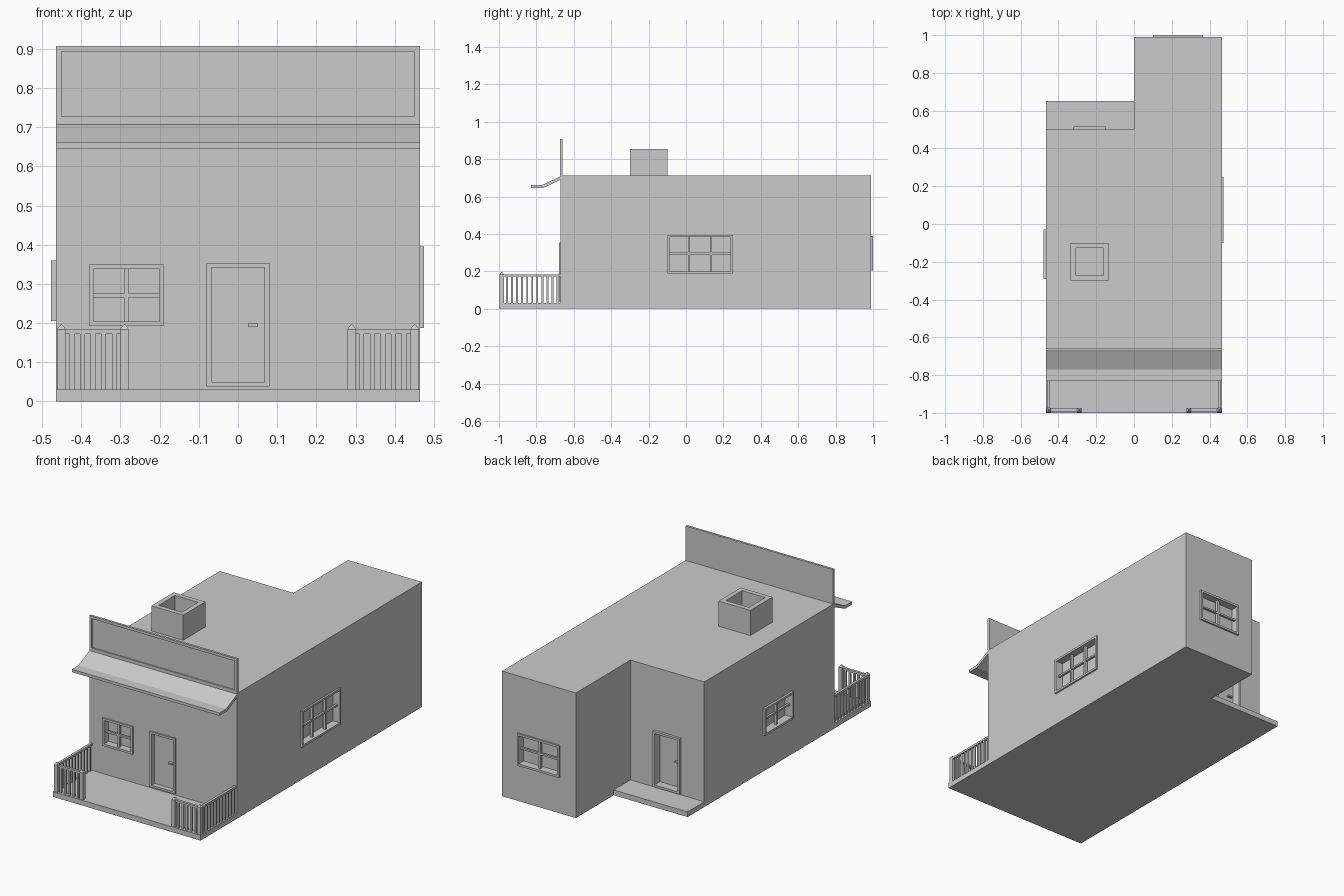
import bpy, bmesh
from math import radians, pi
from mathutils import Matrix, Vector

cube = bpy.data.objects.get("Cube")
if cube:
    bpy.data.objects.remove(cube, do_unlink=True)

GREY = (0.6, 0.6, 0.6, 1)
mat = bpy.data.materials.new("plain_grey")
mat.use_nodes = True
mat.diffuse_color = GREY
mat.node_tree.nodes["Principled BSDF"].inputs["Base Color"].default_value = GREY


def finish(name, bm, matrix=None):
    bmesh.ops.recalc_face_normals(bm, faces=bm.faces[:])
    mesh = bpy.data.meshes.new(name)
    bm.to_mesh(mesh)
    bm.free()
    mesh.materials.append(mat)
    obj = bpy.data.objects.new(name, mesh)
    bpy.context.scene.collection.objects.link(obj)
    if matrix:
        obj.matrix_world = matrix
    return obj


def add_box(bm, x, y, z):
    lo, hi = Vector((x[0], y[0], z[0])), Vector((x[1], y[1], z[1]))
    m = Matrix.Translation((lo + hi) / 2) @ Matrix.Diagonal((*(hi - lo), 1))
    bmesh.ops.create_cube(bm, size=1, matrix=m)


def boxes(name, parts, matrix=None):
    bm = bmesh.new()
    for p in parts:
        add_box(bm, *p)
    return finish(name, bm, matrix)


def prism(name, outline, direction):
    bm = bmesh.new()
    face = bm.faces.new([bm.verts.new(p) for p in outline])
    ext = bmesh.ops.extrude_face_region(bm, geom=[face])
    verts = [v for v in ext["geom"] if isinstance(v, bmesh.types.BMVert)]
    bmesh.ops.translate(bm, verts=verts, vec=direction)
    return finish(name, bm)


def cut(target, cutter):
    mod = target.modifiers.new("cut", "BOOLEAN")
    mod.operation, mod.solver, mod.object = "DIFFERENCE", "EXACT", cutter
    bpy.context.view_layer.objects.active = target
    bpy.ops.object.modifier_apply(modifier=mod.name)
    bpy.data.objects.remove(cutter, do_unlink=True)


W, FRONT, BACK, NOTCH, ROOF, SLAB = 0.465, -0.672, 0.99, 0.5, 0.712, 0.03

# L-shaped house body, cut away at one rear corner
house = prism("house_walls", [(-W, FRONT, 0), (W, FRONT, 0), (W, BACK, 0), (0, BACK, 0),
                              (0, NOTCH, 0), (-W, NOTCH, 0)], (0, 0, ROOF))
boxes("front_porch_floor", [((-W, W), (-1, FRONT), (0, SLAB))])
boxes("back_porch_floor", [((-W, 0), (NOTCH, 0.65), (0, SLAB))])


def opening(name, place, turn, width, z0, z1, out, bars=0, rail=None, depth=0.035):
    """Recess in a wall with a raised frame; local -y points out of the wall."""
    m = Matrix.Translation((*place, 0)) @ Matrix.Rotation(radians(turn), 4, "Z")
    h, t = width / 2, 0.012
    cut(house, boxes("recess_cutter", [((-h + t, h - t), (-0.05, depth), (z0 + t, z1 - t))], m))
    y = (-out, 0.004)
    boxes(name + "_frame", [((-h, -h + t), y, (z0, z1)), ((h - t, h), y, (z0, z1)),
                            ((-h + t, h - t), y, (z0, z0 + t)),
                            ((-h + t, h - t), y, (z1 - t, z1))], m)
    # Glazing bars
    if bars:
        parts = [((-h + t, h - t), (0.006, 0.018), (rail - 0.005, rail + 0.005))]
        for i in range(1, bars + 1):
            c = -h + width * i / (bars + 1)
            parts.append(((c - 0.006, c + 0.006), (0.004, 0.02), (z0 + t, z1 - t)))
        boxes(name + "_bars", parts, m)
    # Door handle
    else:
        c = h - 0.042
        boxes(name + "_handle", [((c - 0.013, c + 0.013), (depth - 0.015, depth),
                                  (0.19, 0.199))], m)


opening("front_window", (-0.285, FRONT), 0, 0.192, 0.192, 0.35, 0.008, 1, 0.27)
opening("left_window", (W, 0.075), 90, 0.35, 0.188, 0.395, 0.01, 2, 0.295)
opening("back_window", (0.233, BACK), 180, 0.265, 0.205, 0.388, 0.01, 1, 0.3)
opening("right_window", (-W, -0.16), -90, 0.26, 0.205, 0.36, 0.013, 1, 0.285)
opening("front_door", (0, FRONT), 0, 0.16, 0.038, 0.354, 0.008, depth=0.02)
opening("back_door", (-0.235, NOTCH), 180, 0.17, 0.038, 0.354, 0.015)

# Sign board with a raised border
e = 0.015
boxes("sign_board", [((-W, W), (-0.667, -0.66), (ROOF, 0.908))])
yb = (-0.673, -0.667)
boxes("sign_border", [((-W, -W + e), yb, (ROOF, 0.908)), ((W - e, W), yb, (ROOF, 0.908)),
                      ((-W + e, W - e), yb, (ROOF, ROOF + e)),
                      ((-W + e, W - e), yb, (0.908 - e, 0.908))])

# Awning with a flat lip
profile = [(-0.66, 0.713), (-0.77, 0.661), (-0.83, 0.661), (-0.83, 0.645),
           (-0.765, 0.645), (-0.672, 0.689), (-0.66, 0.689)]
prism("awning", [(-W, y, z) for y, z in profile], (2 * W, 0, 0))

# Hollow chimney
x0, x1, y0, y1, t = -0.335, -0.135, -0.3, -0.1, 0.027
zc = (ROOF, 0.855)
boxes("chimney", [((x0, x0 + t), (y0, y1), zc), ((x1 - t, x1), (y0, y1), zc),
                  ((x0 + t, x1 - t), (y0, y0 + t), zc), ((x0 + t, x1 - t), (y1 - t, y1), zc)])

# Porch railings, one set on each side
RAIL = (0.172, 0.184)
PY = -0.985
for side, label in ((1, "left"), (-1, "right")):
    def span(c, r):
        return (side * c - r, side * c + r)

    posts = bmesh.new()
    for px in (0.451, 0.29):
        add_box(posts, span(px, 0.011), (PY - 0.011, PY + 0.011), (SLAB, 0.184))
        cap = Matrix.Translation((side * px, PY, 0.19)) @ Matrix.Rotation(pi / 4, 4, "Z")
        bmesh.ops.create_cone(posts, cap_ends=True, segments=4, radius1=0.017,
                              radius2=0.003, depth=0.012, matrix=cap)
    finish(label + "_porch_posts", posts)

    boxes(label + "_handrails", [
        ((side * 0.37 - 0.07, side * 0.37 + 0.07), (PY - 0.007, PY + 0.007), RAIL),
        (span(0.453, 0.007), (PY + 0.011, FRONT), RAIL)])

    balusters = []
    for i in range(5):
        balusters.append((span(0.316 + 0.027 * i, 0.006), (PY - 0.005, PY + 0.005),
                          (SLAB, RAIL[0])))
    for i in range(11):
        y = PY + 0.028 + 0.027 * i
        balusters.append((span(0.453, 0.005), (y - 0.005, y + 0.005), (SLAB, RAIL[0])))
    boxes(label + "_balusters", balusters)
